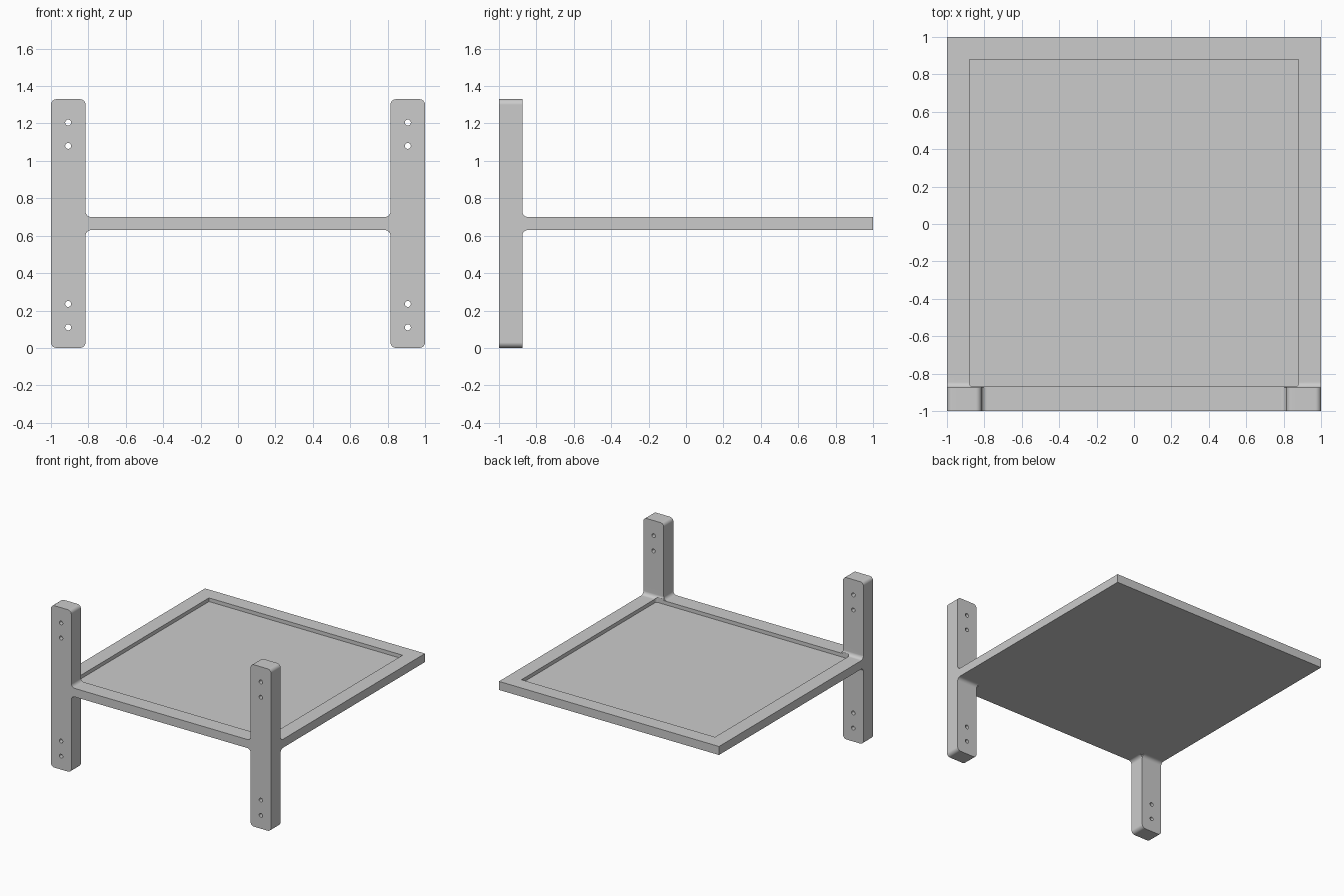
import bpy, bmesh, math
from mathutils import Vector

cube = bpy.data.objects.get("Cube")
if cube:
    bpy.data.objects.remove(cube, do_unlink=True)

grey = bpy.data.materials.new("plain grey")
grey.use_nodes = True
COLOUR = (0.6, 0.6, 0.6, 1)
grey.diffuse_color = COLOUR
grey.node_tree.nodes["Principled BSDF"].inputs["Base Color"].default_value = COLOUR

# Main sizes
POST_IN, POST_BACK, HEIGHT = 0.815, -0.875, 1.33
LOW, TOP, R = 0.63, 0.70, 0.03


def rounded(corners, steps=6):
    """Outline from right-angled corners (a, b, radius)."""
    pts, n = [], len(corners)
    for i, (a, b, r) in enumerate(corners):
        p = Vector((a, b))
        if r == 0:
            pts.append(p)
            continue
        u = (Vector(corners[i - 1][:2]) - p).normalized()
        v = (Vector(corners[(i + 1) % n][:2]) - p).normalized()
        for k in range(steps + 1):
            t = math.pi / 2 * k / steps
            pts.append(p + r * (u + v) - r * (v * math.cos(t) + u * math.sin(t)))
    return pts


def prism(name, outline, axis, start, end):
    """Extrude an outline along x, y or z."""
    place = {"x": lambda p, d: (d, p.x, p.y),
             "y": lambda p, d: (p.x, d, p.y),
             "z": lambda p, d: (p.x, p.y, d)}[axis]
    bm = bmesh.new()
    face = bm.faces.new([bm.verts.new(place(p, start)) for p in outline])
    moved = bmesh.ops.extrude_face_region(bm, geom=[face])["geom"]
    shift = Vector(place(Vector((0, 0)), end - start))
    bmesh.ops.translate(bm, vec=shift, verts=[g for g in moved if isinstance(g, bmesh.types.BMVert)])
    bmesh.ops.recalc_face_normals(bm, faces=bm.faces)
    mesh = bpy.data.meshes.new(name)
    bm.to_mesh(mesh)
    bm.free()
    mesh.materials.append(grey)
    obj = bpy.data.objects.new(name, mesh)
    bpy.context.collection.objects.link(obj)
    return obj


def combine(target, other, operation):
    mod = target.modifiers.new("combine", "BOOLEAN")
    mod.operation, mod.object, mod.solver = operation, other, "EXACT"
    bpy.context.view_layer.objects.active = target
    bpy.ops.object.modifier_apply(modifier=mod.name)
    bpy.data.objects.remove(other, do_unlink=True)


# Front frame: two posts joined by a rail, with filleted joints
half = [(POST_IN, TOP, R), (POST_IN, HEIGHT, R), (1, HEIGHT, R),
        (1, 0, R), (POST_IN, 0, R), (POST_IN, LOW, R)]
other_half = [(-x, z, r) for x, z, r in reversed(half)]
shelf = prism("shelf_with_posts", rounded(half + other_half), "y", -1, POST_BACK)

# Shelf panel
panel = [(-1, LOW, 0), (1, LOW, 0), (1, TOP, 0), (-1, TOP, 0)]
combine(shelf, prism("panel", rounded(panel), "y", POST_BACK - 0.05, 1), "UNION")

# Fillets between the post backs and the panel
joint = [(-0.95, 0.55, 0), (POST_BACK, 0.55, 0), (POST_BACK, LOW, R), (-0.8, LOW, 0),
         (-0.8, TOP, 0), (POST_BACK, TOP, R), (POST_BACK, 0.78, 0), (-0.95, 0.78, 0)]
for a, b in ((-1, -POST_IN), (POST_IN, 1)):
    combine(shelf, prism("joint", rounded(joint), "x", a, b), "UNION")

# Shallow tray recess in the top
recess = [(-0.88, -0.87, 0.02), (0.88, -0.87, 0.02), (0.88, 0.88, 0), (-0.88, 0.88, 0)]
combine(shelf, prism("recess", rounded(recess), "z", TOP - 0.03, TOP + 0.06), "DIFFERENCE")

# Screw holes through the posts
for x in (-0.908, 0.908):
    for z in (0.11, 0.235, 1.08, 1.205):
        ring = [Vector((x + 0.016 * math.cos(k * math.tau / 24),
                        z + 0.016 * math.sin(k * math.tau / 24))) for k in range(24)]
        combine(shelf, prism("hole", ring, "y", -1.1, -0.8), "DIFFERENCE")

# Smooth fillets, crisp edges
bpy.ops.object.select_all(action="DESELECT")
shelf.select_set(True)
bpy.context.view_layer.objects.active = shelf
bpy.ops.object.shade_smooth_by_angle(angle=math.radians(30))
weighted = shelf.modifiers.new("weighted_normals", "WEIGHTED_NORMAL")
weighted.keep_sharp = True
